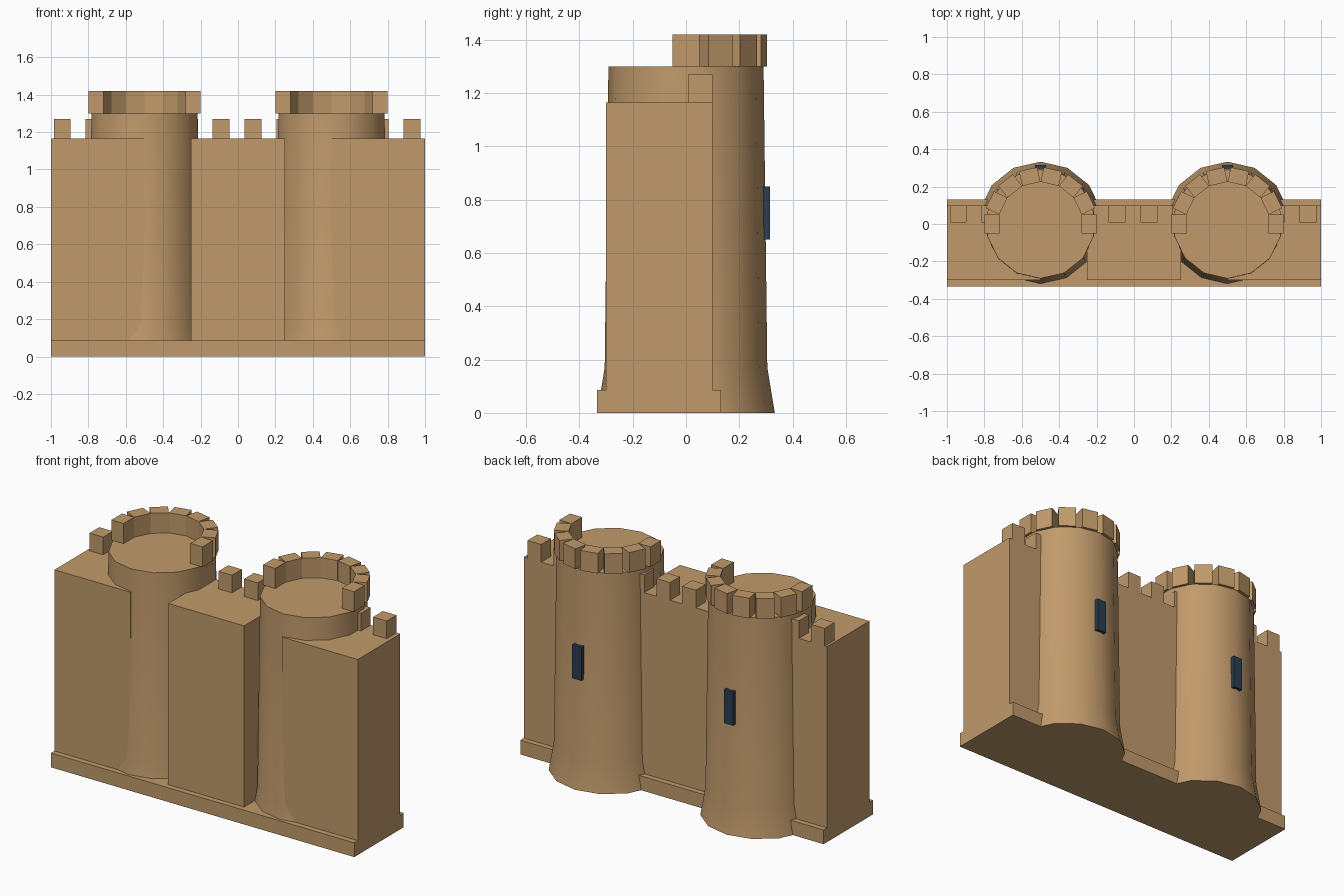
import bpy, bmesh, math
from mathutils import Matrix, Vector

cube = bpy.data.objects.get("Cube")
if cube:
    bpy.data.objects.remove(cube, do_unlink=True)


def material(name, rgb):
    m = bpy.data.materials.new(name)
    m.use_nodes = True
    m.diffuse_color = (*rgb, 1)
    m.node_tree.nodes["Principled BSDF"].inputs["Base Color"].default_value = (*rgb, 1)
    return m


SAND = material("sandstone", (0.533, 0.323, 0.147))
DARK = material("window_navy", (0.025, 0.048, 0.080))


def add_box(bm, lo, hi, placement=Matrix()):
    """Add a box between two corners, then move it by a placement matrix."""
    lo, hi = Vector(lo), Vector(hi)
    size = Matrix.Diagonal((*(hi - lo), 1))
    bmesh.ops.create_cube(bm, size=1, matrix=placement @ Matrix.Translation((lo + hi) / 2) @ size)


def finish(bm, name, mat):
    mesh = bpy.data.meshes.new(name)
    bmesh.ops.recalc_face_normals(bm, faces=bm.faces[:])
    bm.to_mesh(mesh)
    bm.free()
    mesh.materials.append(mat)
    ob = bpy.data.objects.new(name, mesh)
    bpy.context.collection.objects.link(ob)
    return ob


def box(name, lo, hi, mat=SAND):
    bm = bmesh.new()
    add_box(bm, lo, hi)
    return finish(bm, name, mat)


SIDES = 14
STEP = 2 * math.pi / SIDES
WALL_TOP, TOWER_TOP = 1.165, 1.30

# Plinth and wall blocks
box("plinth", (-1, -0.333, 0), (1, 0.132, 0.085))
box("middle_wall", (-0.25, -0.30, 0.01), (0.25, 0.10, WALL_TOP))
box("left_wall", (0.5, -0.30, 0.01), (1, 0.10, WALL_TOP))
box("right_wall", (-1, -0.30, 0.01), (-0.5, 0.10, WALL_TOP))

# Evenly spaced battlements along the back edge of the wall
bm = bmesh.new()
for i in range(12):
    x = -0.94 + 0.17 * i
    add_box(bm, (x - 0.045, 0.008, WALL_TOP), (x + 0.045, 0.10, 1.27))
finish(bm, "wall_battlements", SAND)


def tower(side, cx):
    # Flared round shaft
    bm = bmesh.new()
    rings = []
    for r, z in ((0.333, 0), (0.305, 0.17), (0.291, TOWER_TOP)):
        rings.append([bm.verts.new((cx + r * math.cos(math.pi / 2 + i * STEP),
                                    r * math.sin(math.pi / 2 + i * STEP), z))
                      for i in range(SIDES)])
    for a, b in zip(rings, rings[1:]):
        for i in range(SIDES):
            j = (i + 1) % SIDES
            bm.faces.new((a[i], a[j], b[j], b[i]))
    bm.faces.new(rings[0][::-1])
    bm.faces.new(rings[-1])
    shaft = finish(bm, side + "_tower", SAND)
    bpy.ops.object.select_all(action="DESELECT")
    shaft.select_set(True)
    bpy.context.view_layer.objects.active = shaft
    bpy.ops.object.shade_smooth_by_angle(angle=math.radians(35))

    # Half ring of battlements around the back of the tower
    bm = bmesh.new()
    for i in range(SIDES // 2 + 1):
        place = Matrix.Translation((cx, 0, 0)) @ Matrix.Rotation(i * STEP, 4, "Z")
        add_box(bm, (0.22, -0.05, TOWER_TOP), (0.30, 0.05, 1.42), place)
    finish(bm, side + "_tower_battlements", SAND)

    # Narrow window on the back
    box(side + "_window", (cx - 0.03, 0.285, 0.65), (cx + 0.03, 0.315, 0.85), DARK)


for side, cx in (("left", 0.5), ("right", -0.5)):
    tower(side, cx)
